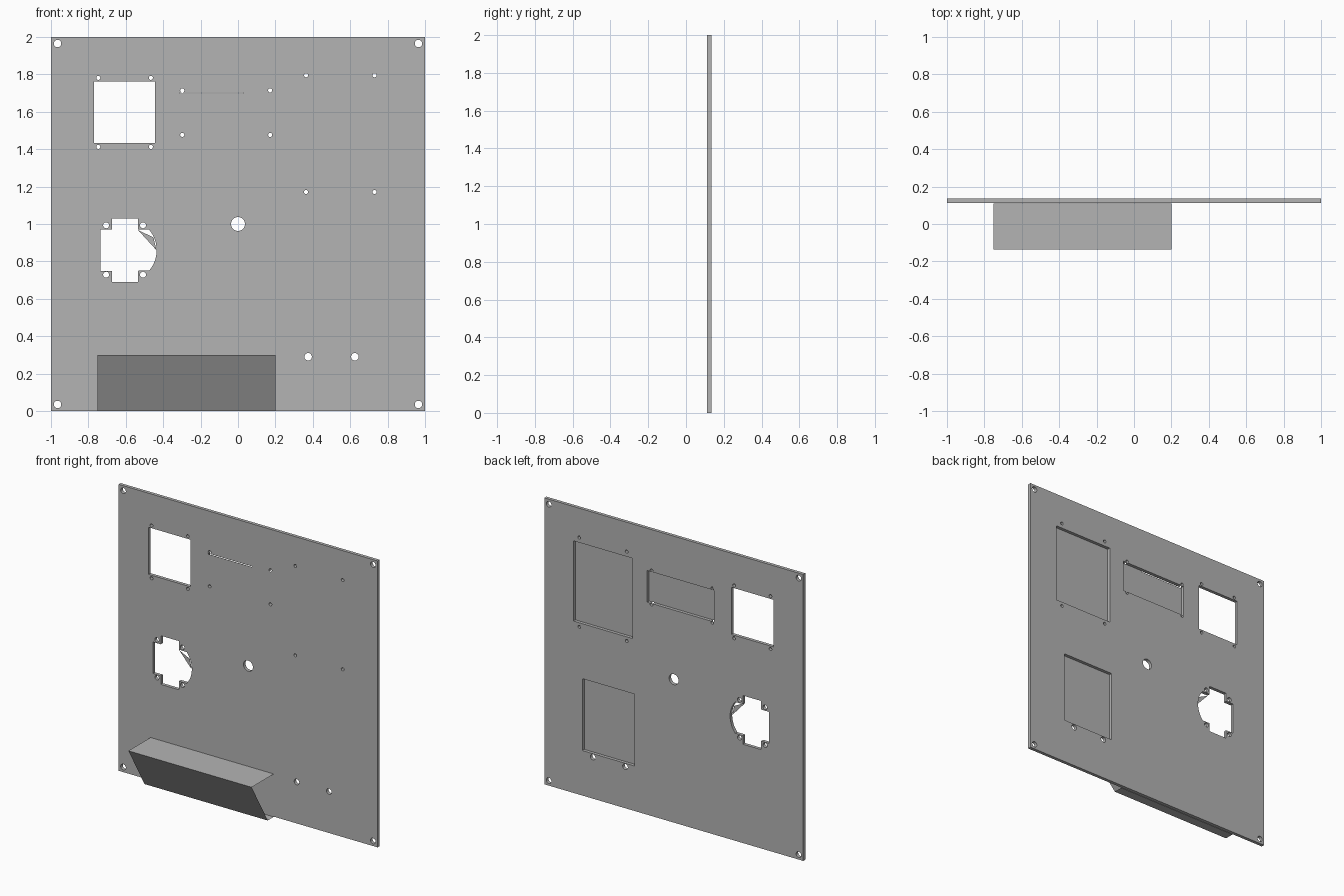
import bpy, bmesh, math

if "Cube" in bpy.data.objects:
    bpy.data.objects.remove(bpy.data.objects["Cube"])

Y0, Y1 = 0.112, 0.135      # front and back of the plate
SKIN = 0.001               # front sheet left over the blind recesses

# Dark grey finish
grey = bpy.data.materials.new("dark_grey")
grey.diffuse_color = (0.456, 0.456, 0.456, 1)
grey.use_nodes = True
grey.node_tree.nodes["Principled BSDF"].inputs["Base Color"].default_value = grey.diffuse_color


def make_object(name, bm):
    mesh = bpy.data.meshes.new(name)
    bm.to_mesh(mesh)
    bm.free()
    mesh.materials.append(grey)
    obj = bpy.data.objects.new(name, mesh)
    bpy.context.collection.objects.link(obj)
    return obj


def extrude_xz(name, points, y0, y1):
    """Closed solid from an x-z outline."""
    bm = bmesh.new()
    face = bm.faces.new([bm.verts.new((x, y0, z)) for x, z in points])
    ext = bmesh.ops.extrude_face_region(bm, geom=[face])["geom"]
    verts = [g for g in ext if isinstance(g, bmesh.types.BMVert)]
    bmesh.ops.translate(bm, verts=verts, vec=(0, y1 - y0, 0))
    bmesh.ops.recalc_face_normals(bm, faces=bm.faces[:])
    return make_object(name, bm)


def rect(x0, x1, z0, z1):
    return [(x0, z0), (x1, z0), (x1, z1), (x0, z1)]


def circle(x, z, r, n=20):
    return [(x + r * math.cos(2 * math.pi * i / n),
             z + r * math.sin(2 * math.pi * i / n)) for i in range(n)]


# Mounting plate
plate = extrude_xz("mounting_plate", rect(-1, 1, 0, 2), Y0, Y1)


def cut(points, y_start=Y0 - 0.05):
    cutter = extrude_xz("cutter", points, y_start, Y1 + 0.05)
    cutter.hide_render = True
    mod = plate.modifiers.new("cut", "BOOLEAN")
    mod.operation, mod.solver, mod.object = "DIFFERENCE", "EXACT", cutter
    bpy.context.view_layer.objects.active = plate
    bpy.ops.object.modifier_apply(modifier=mod.name)
    bpy.data.objects.remove(cutter)


# Blind recesses open to the back
for r in ((0.32, 0.776, 1.2, 1.76), (-0.312, 0.205, 1.484, 1.705),
          (0.305, 0.707, 0.314, 0.816)):
    cut(rect(*r), Y0 + SKIN)

# Square window and thin slit
cut(rect(-0.77, -0.445, 1.433, 1.762))
cut(rect(-0.309, 0.03, 1.698, 1.703))

# Socket opening: notched on the left, rounded on the right
arc = [(-0.605 + 0.17 * math.cos(a), 0.86 + 0.17 * math.sin(a))
       for a in (math.radians(-40 + 80 * i / 12) for i in range(13))]
cut([(-0.735, 0.75), (-0.675, 0.75), (-0.675, 0.69), (-0.535, 0.69),
     (-0.535, 0.75)] + arc +
    [(-0.535, 0.97), (-0.535, 1.03), (-0.675, 1.03), (-0.675, 0.97),
     (-0.735, 0.97)])

# Screw holes: x pair, z pair, radius
for xs, zs, r in (((-0.965, 0.965), (0.035, 1.965), 0.02),
                  ((-0.747, -0.466), (1.412, 1.781), 0.011),
                  ((-0.298, 0.172), (1.476, 1.714), 0.011),
                  ((0.364, 0.73), (1.171, 1.795), 0.011),
                  ((-0.705, -0.508), (0.729, 0.993), 0.016),
                  ((0.375, 0.625), (0.29,), 0.02)):
    for x in xs:
        for z in zs:
            cut(circle(x, z, r))

# Central hole
cut(circle(0, 1.0, 0.037, 28))

# Thin web across the socket opening
extrude_xz("socket_web", [(-0.535, 0.968), (-0.452, 0.928), (-0.436, 0.86)],
           Y0, Y0 + SKIN)

# Sloping tray at the foot, open at both ends
back = Y0 - 0.003
profile = [(back, 0.3), (-0.135, 0.3), (0.043, 0.0), (back, 0.0)]
bm = bmesh.new()
left, right = [[bm.verts.new((x, y, z)) for y, z in profile]
               for x in (-0.752, 0.2)]
for i in range(4):
    j = (i + 1) % 4
    bm.faces.new((left[i], left[j], right[j], right[i]))
make_object("sloping_tray", bm)
